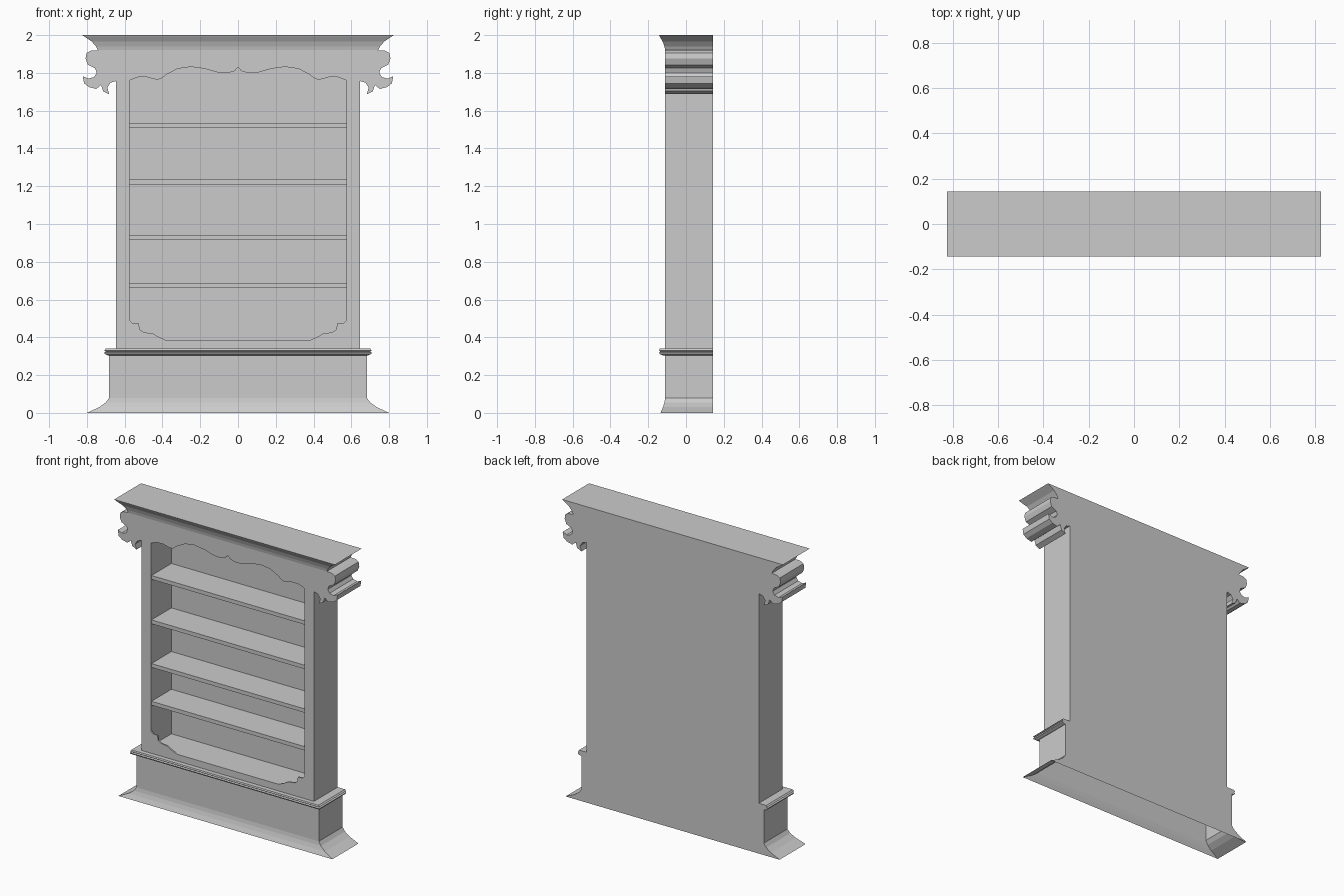
import bpy, bmesh
from mathutils import Vector

if "Cube" in bpy.data.objects:
    bpy.data.objects.remove(bpy.data.objects["Cube"])

BACK, FRONT, LIP = 0.143, -0.11, -0.10


def finish(name, bm, recalc=True):
    if recalc:
        bmesh.ops.recalc_face_normals(bm, faces=bm.faces)
    me = bpy.data.meshes.new(name)
    bm.to_mesh(me)
    bm.free()
    ob = bpy.data.objects.new(name, me)
    bpy.context.collection.objects.link(ob)
    return ob


def mirror_outline(half):
    """Close a right-hand half outline by mirroring it across x = 0."""
    return half + [(-x, z) for x, z in reversed(half) if x > 1e-6]


def loop(bm, pts, y):
    vs = [bm.verts.new((x, y, z)) for x, z in pts]
    es = [bm.edges.new((vs[i], vs[(i + 1) % len(vs)])) for i in range(len(vs))]
    return vs, es


def tiers(name, rows, bottom=True):
    """Stacked rectangular rings (half width, front y, z) with a flat back."""
    bm = bmesh.new()
    rings = [[bm.verts.new(p) for p in ((-w, y, z), (w, y, z), (w, BACK, z), (-w, BACK, z))]
             for w, y, z in rows]
    for a, b in zip(rings, rings[1:]):
        for i in range(4):
            j = (i + 1) % 4
            bm.faces.new((a[i], a[j], b[j], b[i]))
    bm.faces.new(rings[-1])
    if bottom:
        bm.faces.new(rings[0][::-1])
    return finish(name, bm, bottom)


def box(name, lo, hi, inward=False):
    """Box; the inward version is an open-fronted lining."""
    bm = bmesh.new()
    bmesh.ops.create_cube(bm, size=1)
    for v in bm.verts:
        v.co = Vector([(l + h) / 2 + c * (h - l) for l, h, c in zip(lo, hi, v.co)])
    if inward:
        bm.normal_update()
        bmesh.ops.delete(bm, geom=[f for f in bm.faces if f.normal.y < -0.5], context='FACES')
        bmesh.ops.reverse_faces(bm, faces=bm.faces)
    return finish(name, bm, False)


# Silhouette of body and scrolled header, and the shaped opening (right halves)
outer = mirror_outline([
    (0.645, 0.335), (0.645, 1.757), (0.675, 1.748), (0.692, 1.722), (0.682, 1.687),
    (0.714, 1.703), (0.725, 1.737), (0.75, 1.715), (0.79, 1.725), (0.815, 1.745),
    (0.822, 1.782), (0.792, 1.77), (0.762, 1.778), (0.748, 1.8), (0.757, 1.825),
    (0.795, 1.843), (0.807, 1.875), (0.802, 1.905), (0.78, 1.917), (0.74, 1.92)])
opening = mirror_outline([
    (0, 1.83), (0.018, 1.81), (0.055, 1.799), (0.1, 1.8), (0.175, 1.822), (0.25, 1.832),
    (0.32, 1.822), (0.38, 1.79), (0.41, 1.767), (0.435, 1.765), (0.48, 1.777),
    (0.53, 1.777), (0.575, 1.76), (0.575, 0.49), (0.56, 0.475), (0.525, 0.472),
    (0.52, 0.44), (0.5, 0.427), (0.45, 0.42), (0.42, 0.402), (0.38, 0.385)])

# Front panel with shaped opening
bm = bmesh.new()
edges = loop(bm, outer, FRONT)[1] + loop(bm, opening, FRONT)[1]
bmesh.ops.triangle_fill(bm, edges=edges, use_beauty=True, normal=(0, -1, 0))
ext = bmesh.ops.extrude_face_region(bm, geom=bm.faces[:], use_keep_orig=True)
bmesh.ops.translate(bm, vec=(0, LIP - FRONT, 0),
                    verts=[g for g in ext['geom'] if isinstance(g, bmesh.types.BMVert)])
finish("front_panel", bm)

# Sides and back following the same silhouette
bm = bmesh.new()
a, b = loop(bm, outer, LIP)[0], loop(bm, outer, BACK)[0]
for i in range(len(a)):
    j = (i + 1) % len(a)
    bm.faces.new((a[i], b[i], b[j], a[j]))
bm.faces.new(b)
finish("carcass", bm)

# Interior lining and shelves
box("interior", (-0.577, LIP, 0.385), (0.577, 0.113, 1.84), inward=True)
for n, z in enumerate((0.66, 0.915, 1.21, 1.51)):
    box(f"shelf_{n + 1}", (-0.577, LIP, z), (0.577, 0.113, z + 0.026))

# Flared plinth, open underneath
tiers("plinth", [(0.8, -0.135, 0), (0.735, -0.122, 0.03), (0.7, -0.114, 0.055),
                 (0.682, FRONT, 0.08), (0.682, FRONT, 0.31)], bottom=False)

# Waist moulding
tiers("waist_moulding", [(0.69, -0.125, 0.305), (0.706, -0.14, 0.312), (0.708, BACK * -1, 0.32),
                         (0.7, -0.135, 0.325), (0.708, -0.143, 0.33), (0.7, -0.14, 0.34)])

# Crown cornice
tiers("crown", [(0.742, FRONT, 0.96 * 2), (0.752, -0.114, 1.94), (0.775, -0.124, 1.967),
                (0.81, -0.138, 1.99), (0.825, -0.143, 2.0)])
